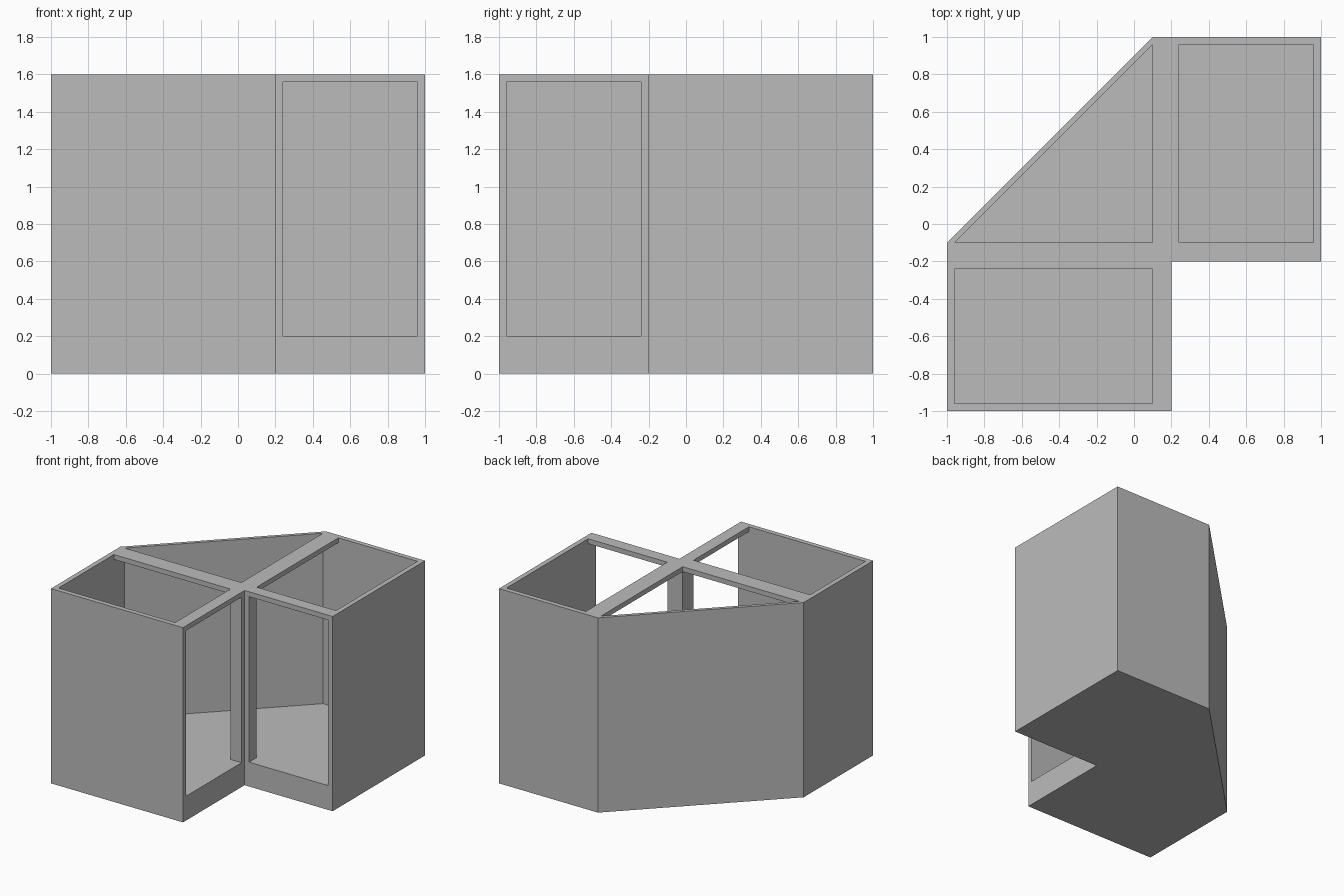
import bpy
import bmesh

cube = bpy.data.objects.get("Cube")
if cube:
    bpy.data.objects.remove(cube, do_unlink=True)

grey = bpy.data.materials.new("plain grey")
grey.use_nodes = True
COLOUR = (0.5, 0.5, 0.5, 1)
grey.diffuse_color = COLOUR
grey.node_tree.nodes["Principled BSDF"].inputs["Base Color"].default_value = COLOUR

FLOOR, SILL, TOP = 0.2, 1.56, 1.6  # floor height, underside of beams, rim


def prism(name, outline, z0, z1):
    """Extrude a plan outline from z0 up to z1."""
    bm = bmesh.new()
    face = bm.faces.new([bm.verts.new((x, y, z0)) for x, y in outline])
    out = bmesh.ops.extrude_face_region(bm, geom=[face])
    moved = [g for g in out["geom"] if isinstance(g, bmesh.types.BMVert)]
    bmesh.ops.translate(bm, verts=moved, vec=(0, 0, z1 - z0))
    bmesh.ops.recalc_face_normals(bm, faces=bm.faces)
    mesh = bpy.data.meshes.new(name)
    bm.to_mesh(mesh)
    bm.free()
    mesh.materials.append(grey)
    obj = bpy.data.objects.new(name, mesh)
    bpy.context.collection.objects.link(obj)
    return obj


def beam(name, x0, x1, y0, y1):
    """Flat top beam between the lintel underside and the rim."""
    return prism(name, [(x0, y0), (x1, y0), (x1, y1), (x0, y1)], SILL, TOP)


# Outer and inner runs of the wall, from the front notch round to the side notch
outer = [(0.2, -1), (-1, -1), (-1, -0.1), (0.1, 1), (1, 1), (1, -0.2)]
inner = [(0.2, -0.96), (-0.96, -0.96), (-0.96, -0.1), (0.1, 0.96), (0.96, 0.96), (0.96, -0.2)]

# Solid floor slab with the notched corner
prism("floor_slab", outer + [(0.2, -0.2)], 0, FLOOR)

# Thin wall wrapping the closed sides
prism("outer_wall", outer + inner[::-1], FLOOR, TOP)

# Corner post, stepped to follow the notch
prism("corner_post", [(0.1, -0.24), (0.2, -0.24), (0.2, -0.2),
                      (0.24, -0.2), (0.24, -0.1), (0.1, -0.1)], FLOOR, TOP)

# Lintels over the two openings, and the cross beams
beam("front_lintel", 0.1, 0.2, -0.96, -0.24)
beam("side_lintel", 0.24, 0.96, -0.2, -0.1)
beam("back_beam", 0.1, 0.24, -0.1, 0.96)
beam("right_beam", -0.96, 0.1, -0.24, -0.1)
